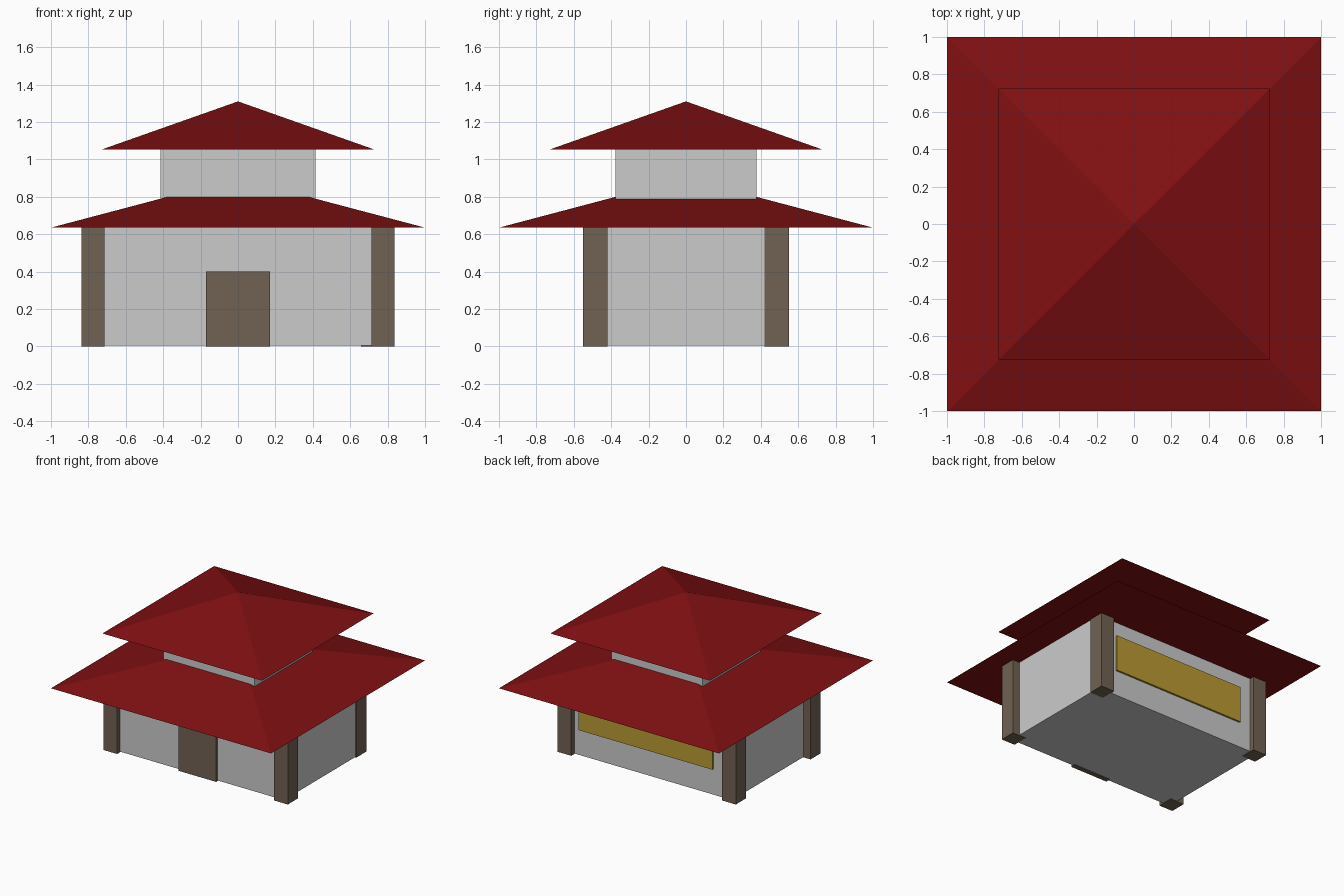
import bpy
import bmesh
from mathutils import Matrix

if "Cube" in bpy.data.objects:
    bpy.data.objects.remove(bpy.data.objects["Cube"])


def material(name, rgb):
    m = bpy.data.materials.new(name)
    m.diffuse_color = (*rgb, 1)
    m.use_nodes = True
    m.node_tree.nodes["Principled BSDF"].inputs["Base Color"].default_value = m.diffuse_color
    return m


RED = material("roof_red", (0.215, 0.005, 0.006))
BROWN = material("timber_brown", (0.165, 0.122, 0.088))
YELLOW = material("panel_yellow", (0.5, 0.33, 0.033))


def finish(bm, name, mat):
    bmesh.ops.recalc_face_normals(bm, faces=bm.faces)
    mesh = bpy.data.meshes.new(name)
    bm.to_mesh(mesh)
    bm.free()
    if mat:
        mesh.materials.append(mat)
    obj = bpy.data.objects.new(name, mesh)
    bpy.context.collection.objects.link(obj)
    return obj


def box(name, x, y, z, mat=None):
    """Box spanning the given (low, high) ranges."""
    bm = bmesh.new()
    size = [hi - lo for lo, hi in (x, y, z)]
    mid = [(hi + lo) / 2 for lo, hi in (x, y, z)]
    bmesh.ops.create_cube(bm, size=1,
                          matrix=Matrix.Translation(mid) @ Matrix.Diagonal((*size, 1)))
    return finish(bm, name, mat)


def hip_roof(name, half, z0, z1, top=0.0):
    """Square roof, running to a point or to a flat square top."""
    corners = [(-1, -1), (1, -1), (1, 1), (-1, 1)]
    bm = bmesh.new()
    low = [bm.verts.new((a * half, b * half, z0)) for a, b in corners]
    bm.faces.new(low[::-1])
    if top:
        high = [bm.verts.new((a * top, b * top, z1)) for a, b in corners]
        bm.faces.new(high)
    else:
        apex = bm.verts.new((0, 0, z1))
    for i in range(4):
        j = (i + 1) % 4
        bm.faces.new((low[i], low[j], high[j], high[i]) if top
                     else (low[i], low[j], apex))
    return finish(bm, name, RED)


# walls of both storeys
box("lower_walls", (-0.775, 0.775), (-0.51, 0.51), (0.004, 0.635))
box("upper_walls", (-0.415, 0.415), (-0.377, 0.377), (0.75, 1.055))

# roofs
hip_roof("lower_roof", 1.0, 0.635, 0.80, top=0.375)
hip_roof("upper_roof", 0.725, 1.054, 1.31)

# corner posts; the back right one sits slightly further in
for name, cx, cy in (("front_left_post", -0.776, -0.485),
                     ("front_right_post", 0.776, -0.485),
                     ("back_left_post", -0.776, 0.485),
                     ("back_right_post", 0.72, 0.485)):
    box(name, (cx - 0.062, cx + 0.062), (cy - 0.065, cy + 0.065), (0, 0.635), BROWN)

# front door and back window panel
box("door", (-0.172, 0.172), (-0.53, -0.49), (0, 0.4), BROWN)
box("back_window_panel", (-0.607, 0.607), (0.49, 0.526), (0.215, 0.515), YELLOW)
